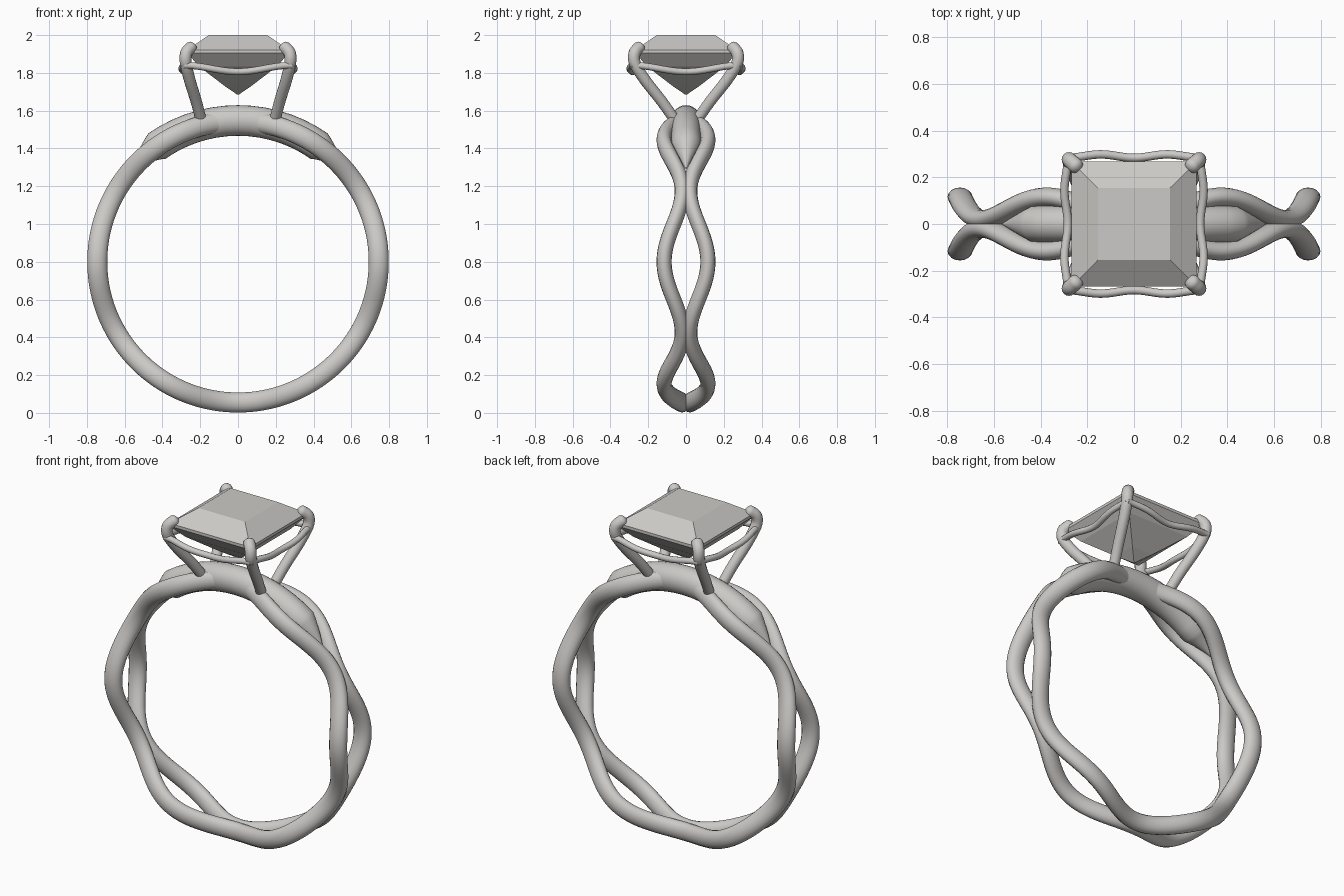
import bpy, bmesh
from math import sin, cos, pi, radians
from mathutils import Vector

if "Cube" in bpy.data.objects:
    bpy.data.objects.remove(bpy.data.objects["Cube"], do_unlink=True)

metal = bpy.data.materials.new("pale grey")
metal.use_nodes = True
GREY = (0.6, 0.59, 0.57, 1)
metal.diffuse_color = GREY
metal.node_tree.nodes["Principled BSDF"].inputs["Base Color"].default_value = GREY

RING_Z, RING_R = 0.8, 0.745


def finish(name, bm, smooth=True):
    bmesh.ops.recalc_face_normals(bm, faces=bm.faces)
    mesh = bpy.data.meshes.new(name)
    bm.to_mesh(mesh)
    bm.free()
    obj = bpy.data.objects.new(name, mesh)
    bpy.context.collection.objects.link(obj)
    mesh.materials.append(metal)
    if smooth:
        bpy.ops.object.select_all(action="DESELECT")
        obj.select_set(True)
        bpy.context.view_layer.objects.active = obj
        bpy.ops.object.shade_smooth_by_angle(angle=radians(50))
    return obj


def skin(bm, loops, closed=False):
    """Join successive vertex loops with quads."""
    pairs = list(zip(loops, loops[1:]))
    if closed:
        pairs.append((loops[-1], loops[0]))
    for a, b in pairs:
        n = len(a)
        for k in range(n):
            bm.faces.new((a[k], a[(k + 1) % n], b[(k + 1) % n], b[k]))
    if not closed:
        bm.faces.new(loops[0])
        bm.faces.new(loops[-1])


def sweep(name, pts, radii, refs, closed=False, sides=16):
    """Sweep an ellipse along pts; the first radius lies along the ref vector."""
    bm = bmesh.new()
    loops, n = [], len(pts)
    for i, p in enumerate(pts):
        after = pts[(i + 1) % n] if closed else pts[min(i + 1, n - 1)]
        before = pts[i - 1] if closed else pts[max(i - 1, 0)]
        t = (after - before).normalized()
        u = (refs[i] - t * refs[i].dot(t)).normalized()
        v = t.cross(u)
        a, b = radii[i]
        loops.append([bm.verts.new(p + u * a * cos(2 * pi * k / sides) + v * b * sin(2 * pi * k / sides))
                      for k in range(sides)])
    skin(bm, loops, closed)
    return finish(name, bm)


def spline(ctrl, steps=6):
    """Catmull-Rom curve through the control points."""
    c = [Vector(p) for p in ctrl]
    c = [2 * c[0] - c[1]] + c + [2 * c[-1] - c[-2]]
    out = []
    for a, b, d, e in zip(c, c[1:], c[2:], c[3:]):
        for s in range(steps):
            t = s / steps
            out.append(0.5 * (2 * b + (d - a) * t + (2 * a - 5 * b + 4 * d - e) * t * t
                              + (3 * b - a - 3 * d + e) * t ** 3))
    return out + [c[-2]]


def radial(angle):
    return Vector((cos(angle), 0, sin(angle)))


def on_ring(angle, y=0):
    return radial(angle) * RING_R + Vector((0, y, RING_Z))


# Two wavy band strands that touch every sixty degrees
angles = [2 * pi * i / 180 for i in range(180)]
for side, label in ((-1, "front"), (1, "back")):
    path = [on_ring(a, side * (0.068 + 0.048 * cos(6 * a))) for a in angles]
    sweep(label + "_band_strand", path, [(0.053, 0.04)] * len(path),
          [radial(a) for a in angles], closed=True)

# Thick bridge under the setting, tapering to a point at both ends
TIP, FULL = 41, 55
degrees = [TIP, 44, 47, 50, 53] + list(range(FULL, 126, 5)) + [127, 130, 133, 136, 180 - TIP]
bridge_radii = []
for d in degrees:
    r = 0.081 * min(1, max(0.02, (90 - abs(d - 90) - TIP) / (FULL - TIP)))
    bridge_radii.append((r, r * 0.96))
sweep("top_bridge", [on_ring(radians(d)) + radial(radians(d)) * 0.003 for d in degrees],
      bridge_radii, [radial(radians(d)) for d in degrees], sides=28)

# Four prongs rising from the bridge and hooking over the stone corners
for sx, lr in ((1, "left"), (-1, "right")):
    for sy, fb in ((-1, "front"), (1, "back")):
        half = [(0.19, 0.045, 1.53), (0.22, 0.125, 1.645), (0.255, 0.215, 1.76),
                (0.276, 0.27, 1.85), (0.274, 0.272, 1.905), (0.248, 0.248, 1.935)]
        path = spline([(x * sx, y * sy, z) for x, y, z in half])
        size = [0.029 + 0.004 * i / len(path) for i in range(len(path))]
        direction = (path[-1] - path[-2]).normalized()
        end = path[-1]
        for step in (30, 60, 85):                      # rounded tip
            path.append(end + direction * 0.024 * sin(radians(step)))
            size.append(0.033 * cos(radians(step)))
        sweep(fb + "_" + lr + "_prong", path, [(s, s) for s in size],
              [Vector((sx, -sy, 0))] * len(path))

# Sagging gallery wires joining neighbouring prongs
for name, turn in (("front", 0), ("left", 1), ("back", 2), ("right", 3)):
    path = []
    for i in range(25):
        u = i / 12 - 1
        x, y = 0.285 * u, -(0.283 + 0.015 * sin(pi * abs(u)) ** 2)
        z = 1.806 + 0.034 * (1 - cos(pi * u)) / 2
        for _ in range(turn):
            x, y = -y, x
        path.append(Vector((x, y, z)))
    sweep(name + "_gallery_wire", path, [(0.018, 0.018)] * len(path),
          [Vector((0, 0, 1))] * len(path), sides=12)

# Square-cut stone: culet, pavilion steps, girdle, crown and table
bm = bmesh.new()
steps = [(0.004, 1.685), (0.07, 1.73), (0.205, 1.833), (0.268, 1.905), (0.268, 1.922), (0.155, 2.0)]
loops = [[bm.verts.new((sx * w, sy * w, z)) for sx, sy in ((-1, -1), (1, -1), (1, 1), (-1, 1))]
         for w, z in steps]
skin(bm, loops)
finish("square_stone", bm, smooth=False)
